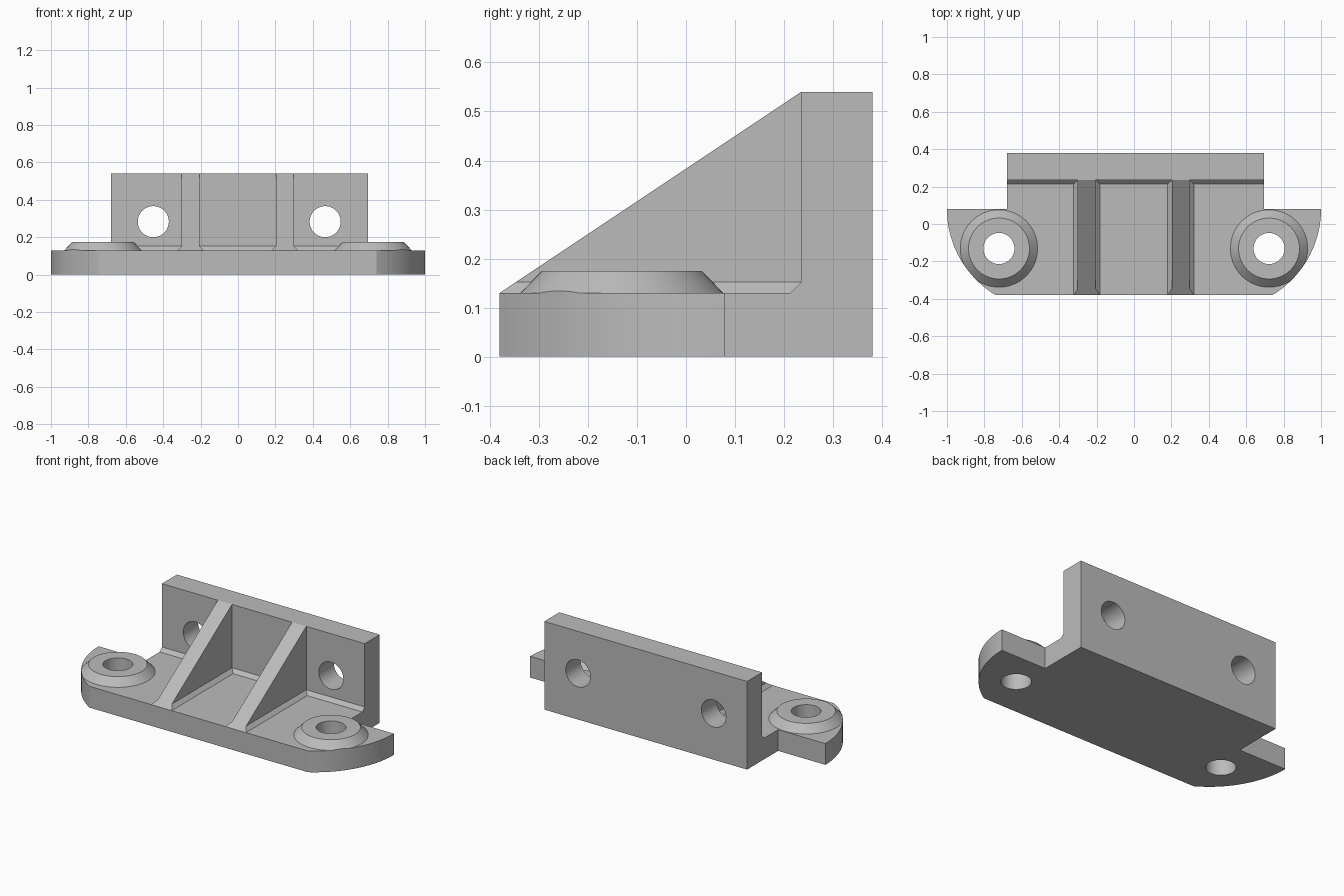
import bpy, bmesh, math
from mathutils import Vector, Matrix

cube = bpy.data.objects.get("Cube")
if cube:
    bpy.data.objects.remove(cube)

grey = bpy.data.materials.new("plain grey")
grey.use_nodes = True
COLOUR = (0.5, 0.5, 0.5, 1)
grey.diffuse_color = COLOUR
grey.node_tree.nodes["Principled BSDF"].inputs["Base Color"].default_value = COLOUR

BASE_Z, WALL_Z, FILLET = 0.13, 0.54, 0.022
FRONT, WALL_Y, BACK = -0.38, 0.235, 0.38
HOLE_R = 0.083


def finish(name, bm):
    bmesh.ops.recalc_face_normals(bm, faces=bm.faces)
    mesh = bpy.data.meshes.new(name)
    bm.to_mesh(mesh)
    bm.free()
    mesh.materials.append(grey)
    obj = bpy.data.objects.new(name, mesh)
    bpy.context.collection.objects.link(obj)
    return obj


def prism(points, sweep):
    """Closed outline swept along a vector."""
    bm = bmesh.new()
    face = bm.faces.new([bm.verts.new(p) for p in points])
    out = bmesh.ops.extrude_face_region(bm, geom=[face], use_keep_orig=True)
    verts = [g for g in out["geom"] if isinstance(g, bmesh.types.BMVert)]
    bmesh.ops.translate(bm, verts=verts, vec=sweep)
    return bm


def cone(name, r1, r2, depth, matrix):
    bm = bmesh.new()
    bmesh.ops.create_cone(bm, cap_ends=True, segments=64, radius1=r1,
                          radius2=r2, depth=depth, matrix=matrix)
    return finish(name, bm)


def combine(target, other, operation):
    mod = target.modifiers.new("combine", "BOOLEAN")
    mod.operation, mod.solver, mod.object = operation, "EXACT", other
    bpy.context.view_layer.objects.active = target
    bpy.ops.object.modifier_apply(modifier=mod.name)
    bpy.data.objects.remove(other)


# Base plate outline: rounded front corners, narrower at the back
ARC_R, ARC_Y = 0.537, 0.08
end = math.asin((ARC_Y - FRONT) / ARC_R)
arc = [(1 - ARC_R + ARC_R * math.cos(end * i / 24),
        ARC_Y - ARC_R * math.sin(end * i / 24)) for i in range(25)]
outline = [(-x, y) for x, y in arc] + arc[::-1]
outline += [(0.694, ARC_Y), (0.694, 0.3), (-0.68, 0.3), (-0.68, ARC_Y)]
flat = [(x, y, 0) for x, y in outline]
bracket = finish("mounting_bracket", prism(flat, (0, 0, BASE_Z)))

# Upright back wall with a chamfered foot
profile = [(BACK, 0), (BACK, WALL_Z), (WALL_Y, WALL_Z),
           (WALL_Y, BASE_Z + FILLET), (WALL_Y - FILLET, BASE_Z), (WALL_Y - FILLET, 0)]
wall = finish("back_wall", prism([(-0.68, y, z) for y, z in profile], (1.374, 0, 0)))
combine(bracket, wall, "UNION")

# Two sloping ribs with flared feet
for x in (-0.253, 0.25):
    w = 0.048
    half = [(w + FILLET, 0.1), (w + FILLET, BASE_Z), (w, BASE_Z + FILLET), (w, WALL_Z)]
    section = half + [(-a, z) for a, z in half[::-1]]
    bm = prism([(x + a, FRONT, z) for a, z in section], (0, 0.66, 0))
    slope = Vector((0, BASE_Z - WALL_Z, WALL_Y - FRONT)).normalized()
    cut = bmesh.ops.bisect_plane(bm, geom=bm.verts[:] + bm.edges[:] + bm.faces[:],
                                 dist=1e-5, plane_co=(0, FRONT, BASE_Z),
                                 plane_no=slope, clear_outer=True)
    bmesh.ops.holes_fill(bm, edges=[e for e in bm.edges if e.is_boundary], sides=0)
    combine(bracket, finish("rib", bm), "UNION")

# Conical bosses trimmed to the plate edge
BOSS_Y, BOSS_X = -0.131, 0.722
for side in (-1, 1):
    boss = cone("boss", 0.236, 0.163, 0.075,
                Matrix.Translation((side * BOSS_X, BOSS_Y, 0.1375)))
    trim = finish("boss_trim", prism([(x, y, 0.02) for x, y, z in flat], (0, 0, 0.3)))
    combine(boss, trim, "INTERSECT")
    combine(bracket, boss, "UNION")

# Bolt holes through the bosses and the wall
for side in (-1, 1):
    hole = cone("boss_hole", HOLE_R, HOLE_R, 1,
                Matrix.Translation((side * BOSS_X, BOSS_Y, 0)))
    combine(bracket, hole, "DIFFERENCE")
for x in (-0.453, 0.466):
    place = Matrix.Translation((x, 0.35, 0.283)) @ Matrix.Rotation(math.pi / 2, 4, "X")
    combine(bracket, cone("wall_hole", HOLE_R, HOLE_R, 0.4, place), "DIFFERENCE")

# Smooth curves, crisp edges
bpy.ops.object.select_all(action="DESELECT")
bracket.select_set(True)
bpy.context.view_layer.objects.active = bracket
bpy.ops.object.shade_smooth_by_angle(angle=math.radians(25))
